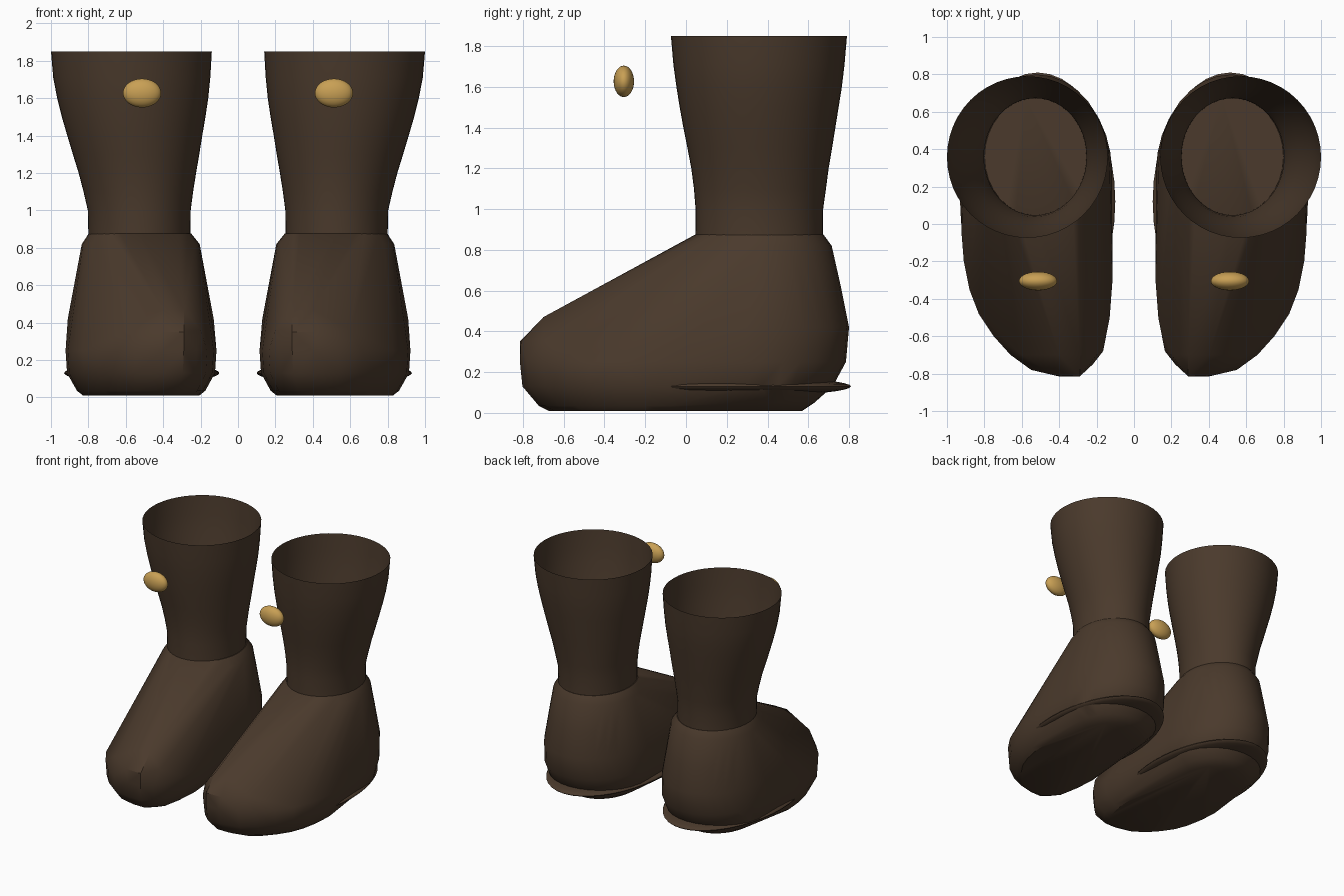
import bpy, bmesh
from math import sin, cos, pi, radians

cube = bpy.data.objects.get("Cube")
if cube:
    bpy.data.objects.remove(cube, do_unlink=True)


def material(name, rgb):
    mat = bpy.data.materials.new(name)
    mat.use_nodes = True
    mat.diffuse_color = (*rgb, 1)
    mat.node_tree.nodes["Principled BSDF"].inputs["Base Color"].default_value = (*rgb, 1)
    return mat


leather = material("dark_brown_leather", (0.069, 0.042, 0.025))
brass = material("brass", (0.58, 0.35, 0.09))


def finish(bm, name, mat, angle):
    """Turn a bmesh into a smooth shaded object."""
    mesh = bpy.data.meshes.new(name)
    bmesh.ops.recalc_face_normals(bm, faces=bm.faces)
    bm.to_mesh(mesh)
    bm.free()
    obj = bpy.data.objects.new(name, mesh)
    bpy.context.collection.objects.link(obj)
    mesh.materials.append(mat)
    bpy.ops.object.select_all(action='DESELECT')
    obj.select_set(True)
    bpy.context.view_layer.objects.active = obj
    bpy.ops.object.shade_smooth_by_angle(angle=radians(angle))
    return obj


def ring(cx, cy, rx, ry, z, sides):
    return [(cx + rx * cos(2 * pi * i / sides), cy + ry * sin(2 * pi * i / sides), z)
            for i in range(sides)]


def ellipsoid(name, center, radii, mat, side):
    bm = bmesh.new()
    bmesh.ops.create_uvsphere(bm, u_segments=40, v_segments=20, radius=1)
    for v in bm.verts:
        v.co = [(c + r * p) for c, r, p in zip(center, radii, v.co)]
        v.co.x *= side
    return finish(bm, name, mat, 60)


# Flared shaft sections: centre x, centre y, radius x, radius y, height
SHAFT = [(.527, .36, .272, .312, .83), (.528, .36, .275, .313, 1.0),
         (.533, .363, .293, .324, 1.1), (.538, .363, .314, .337, 1.2),
         (.545, .362, .338, .355, 1.3), (.552, .36, .361, .373, 1.4),
         (.558, .359, .384, .39, 1.5), (.563, .359, .404, .406, 1.6),
         (.568, .358, .42, .42, 1.71), (.57, .358, .43, .432, 1.85)]

# Heel and ankle sections in the same form
HEEL = [(.515, .28, .24, .29, .01), (.515, .28, .3, .35, .05),
        (.52, .28, .385, .44, .13), (.52, .28, .402, .505, .25),
        (.52, .3, .39, .5, .42), (.52, .33, .352, .43, .62),
        (.52, .36, .315, .355, .82), (.524, .36, .275, .315, .875)]

# Plan outline of the front of the foot, from instep to outer side
TOE = [(.115, -.3), (.13, -.5), (.165, -.68), (.22, -.75), (.29, -.815),
       (.4, -.815), (.55, -.78), (.66, -.7), (.75, -.6), (.83, -.48),
       (.88, -.35), (.91, -.2), (.922, -.05)]


def make_shaft(name, side):
    bm = bmesh.new()
    rows = [[bm.verts.new((x * side, y, z)) for x, y, z in ring(*s, 48)] for s in SHAFT]
    for low, high in zip(rows, rows[1:]):
        for i in range(len(low)):
            j = (i + 1) % len(low)
            bm.faces.new((low[i], low[j], high[j], high[i]))
    return finish(bm, name, leather, 40)


def make_foot(name, side):
    """Wrap the heel sections and toe outlines in one taut skin."""
    points = [p for s in HEEL for p in ring(*s, 32)]
    for scale, z in ((.77, .01), (.85, .035), (.98, .13), (1, .25)):
        points += [(.515 + (x - .515) * scale, -.2 + (y + .2) * scale, z) for x, y in TOE]
    # Toe tip and the narrow ridge running up to the ankle
    points += [(.2, -.7, .36), (.29, -.815, .35), (.42, -.81, .35), (.6, -.7, .36)]
    points += [(.29, -.7, .47), (.4, -.7, .47)]
    bm = bmesh.new()
    for x, y, z in points:
        bm.verts.new((x * side, y, z))
    result = bmesh.ops.convex_hull(bm, input=bm.verts)
    inside = [g for g in result["geom_interior"] if isinstance(g, bmesh.types.BMVert)]
    bmesh.ops.delete(bm, geom=inside, context='VERTS')
    return finish(bm, name, leather, 35)


for label, side in (("left", 1), ("right", -1)):
    make_shaft(label + "_boot_shaft", side)
    make_foot(label + "_boot_foot", side)
    # Thin welt around the heel half of the sole
    ellipsoid(label + "_boot_welt", (.515, .12, .13), (.415, .69, .052), leather, side)
    # Oval button in front of the shaft
    ellipsoid(label + "_button", (.513, -.305, 1.627), (.102, .05, .077), brass, side)
